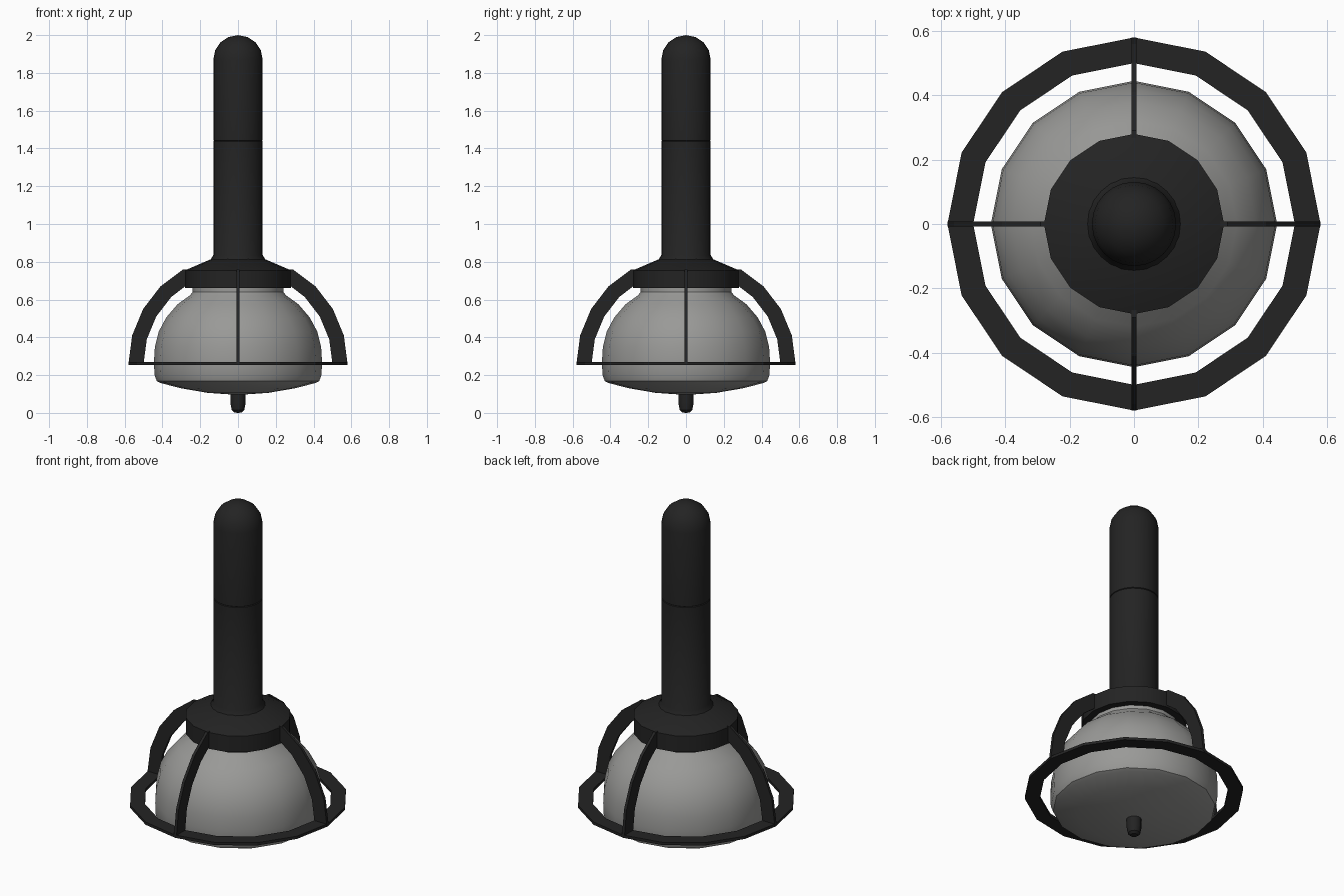
import bpy, bmesh, math

if "Cube" in bpy.data.objects:
    bpy.data.objects.remove(bpy.data.objects["Cube"])


def material(name, color):
    m = bpy.data.materials.new(name)
    m.diffuse_color = (*color, 1)
    m.use_nodes = True
    m.node_tree.nodes["Principled BSDF"].inputs["Base Color"].default_value = m.diffuse_color
    return m


BLACK = material("black_plastic", (0.017, 0.017, 0.017))
GREY = material("grey_rubber", (0.32, 0.32, 0.31))


def finish(name, bm, mat, smooth=True):
    bmesh.ops.recalc_face_normals(bm, faces=bm.faces)
    mesh = bpy.data.meshes.new(name)
    bm.to_mesh(mesh)
    bm.free()
    mesh.materials.append(mat)
    ob = bpy.data.objects.new(name, mesh)
    bpy.context.collection.objects.link(ob)
    if smooth:
        bpy.ops.object.select_all(action='DESELECT')
        ob.select_set(True)
        bpy.context.view_layer.objects.active = ob
        bpy.ops.object.shade_smooth_by_angle(angle=math.radians(35))
    return ob


def lathe(name, profile, sides, mat, closed=False, smooth=True):
    """Revolve (radius, z) points round z; radius 0 makes a pole."""
    bm = bmesh.new()
    rings = []
    for r, z in profile:
        if r == 0:
            rings.append([bm.verts.new((0, 0, z))] * sides)
        else:
            rings.append([bm.verts.new((r * math.cos(2 * math.pi * i / sides),
                                        r * math.sin(2 * math.pi * i / sides), z))
                          for i in range(sides)])
    pairs = list(zip(rings, rings[1:]))
    if closed:
        pairs.append((rings[-1], rings[0]))
    for a, b in pairs:
        for i in range(sides):
            j = (i + 1) % sides
            bm.faces.new(list(dict.fromkeys((a[i], a[j], b[j], b[i]))))
    return finish(name, bm, mat, smooth)


# Handle in two lengths with a thin seam, domed at the top
R = 0.131
lathe("lower_handle", [(0, 0.78), (0.16, 0.78), (0.145, 0.812), (R, 0.835), (R, 1.437),
                       (R - 0.004, 1.44), (0, 1.44)], 24, BLACK)
dome = [(R * math.cos(math.radians(a)), 1.869 + R * math.sin(math.radians(a)))
        for a in (0, 22.5, 45, 67.5)]
lathe("upper_handle", [(0, 1.44), (R - 0.004, 1.44), (R, 1.443)] + dome + [(0, 2.0)], 24, BLACK)

# Collar with sloping shoulder
lathe("collar", [(0, 0.66), (0.28, 0.66), (0.28, 0.755), (0.14, 0.815), (0, 0.815)], 16, BLACK)

# Rubber bulb with a short neck
lathe("bulb", [(0, 0.67), (0.24, 0.67), (0.24, 0.64), (0.255, 0.622), (0.32, 0.575),
               (0.38, 0.505), (0.42, 0.43), (0.44, 0.35), (0.445, 0.27), (0.442, 0.2),
               (0.43, 0.168), (0.41, 0.158), (0.3, 0.13), (0.16, 0.106), (0, 0.095)], 16, GREY)

# Tip below the bulb
lathe("tip", [(0, 0.12), (0.04, 0.12), (0.04, 0.05), (0.033, 0.014), (0.02, 0.002), (0, 0)],
      12, BLACK)

# Flat guard ring
lathe("guard_ring", [(0.5, 0.253), (0.58, 0.253), (0.58, 0.269), (0.5, 0.269)],
      16, BLACK, closed=True, smooth=False)

# Four thin curved ribs joining the ring to the collar
for k in range(4):
    bm = bmesh.new()
    t = k * math.pi / 2
    rows = []
    for a in (0, 15, 30, 45, 60, 66):
        ca, sa = math.cos(math.radians(a)), math.sin(math.radians(a))
        row = []
        for r, w in ((0.5, -0.008), (0.58, -0.008), (0.58, 0.008), (0.5, 0.008)):
            x, z = r * ca, min(0.26 + r * sa, 0.76)
            row.append(bm.verts.new((x * math.cos(t) - w * math.sin(t),
                                     x * math.sin(t) + w * math.cos(t), z)))
        rows.append(row)
    for a, b in zip(rows, rows[1:]):
        for i in range(4):
            j = (i + 1) % 4
            bm.faces.new((a[i], a[j], b[j], b[i]))
    bm.faces.new(rows[0])
    bm.faces.new(rows[-1])
    finish(f"guard_rib_{k + 1}", bm, BLACK, smooth=False)
